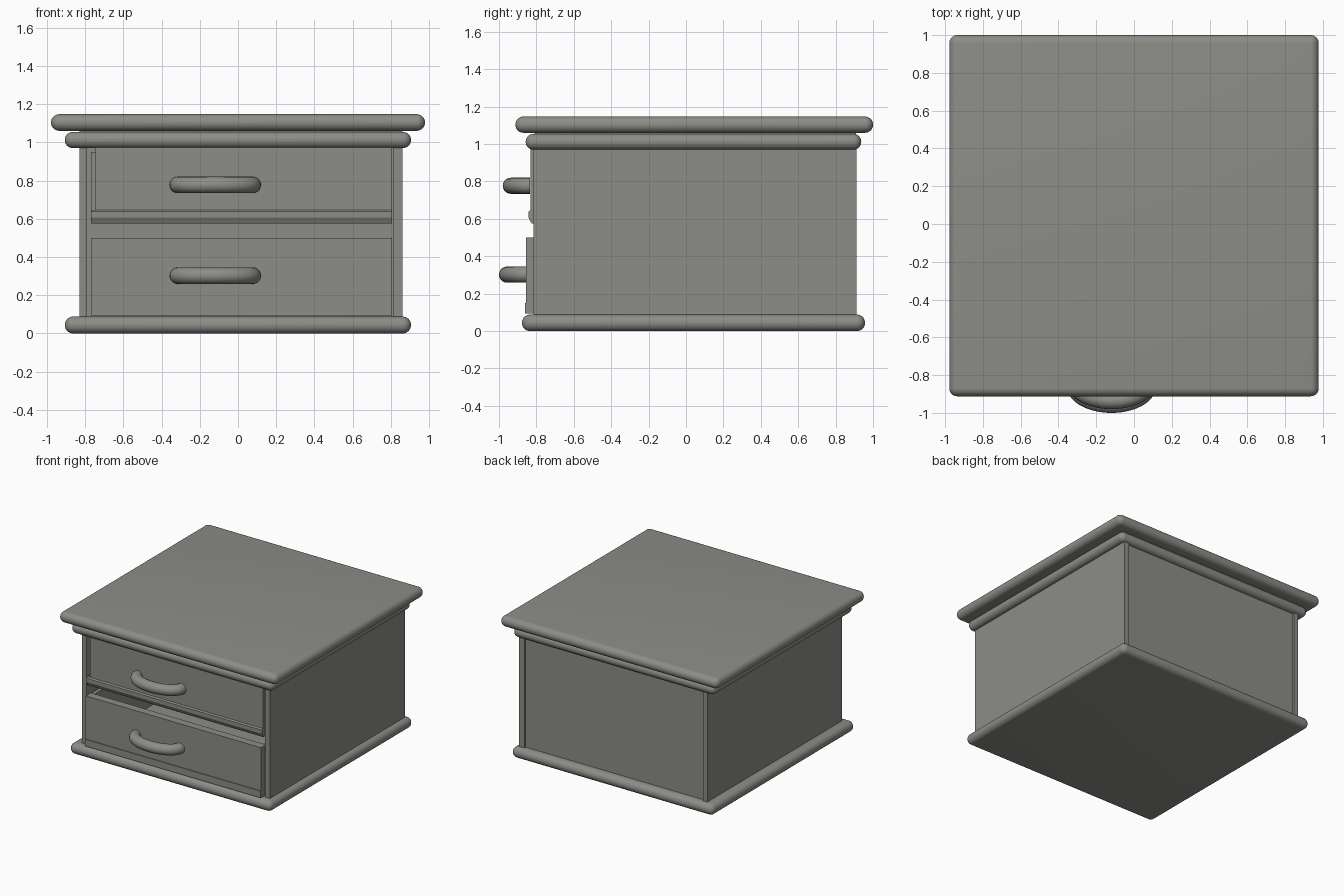
import bpy, bmesh, math
from mathutils import Vector

if "Cube" in bpy.data.objects:
    bpy.data.objects.remove(bpy.data.objects["Cube"])

grey = bpy.data.materials.new("warm grey")
grey.diffuse_color = (0.265, 0.265, 0.245, 1)
grey.use_nodes = True
grey.node_tree.nodes["Principled BSDF"].inputs["Base Color"].default_value = grey.diffuse_color


def finish(name, bm):
    bmesh.ops.recalc_face_normals(bm, faces=bm.faces)
    me = bpy.data.meshes.new(name)
    bm.to_mesh(me)
    bm.free()
    me.materials.append(grey)
    ob = bpy.data.objects.new(name, me)
    bpy.context.collection.objects.link(ob)
    return ob


def smooth(ob, angle=40):
    bpy.ops.object.select_all(action='DESELECT')
    ob.select_set(True)
    bpy.context.view_layer.objects.active = ob
    bpy.ops.object.shade_smooth_by_angle(angle=math.radians(angle))


def box(name, x0, x1, y0, y1, z0, z1, bevel=0):
    bm = bmesh.new()
    bmesh.ops.create_cube(bm, size=1)
    for v in bm.verts:
        v.co = Vector((x1 if v.co.x > 0 else x0,
                       y1 if v.co.y > 0 else y0,
                       z1 if v.co.z > 0 else z0))
    if bevel:
        bmesh.ops.bevel(bm, geom=bm.edges[:], offset=bevel, segments=8,
                        profile=0.5, affect='EDGES')
    ob = finish(name, bm)
    if bevel:
        smooth(ob)
    return ob


def extrude_x(name, profile, x0, x1):
    bm = bmesh.new()
    f = bm.faces.new([bm.verts.new((x0, y, z)) for y, z in profile])
    r = bmesh.ops.extrude_face_region(bm, geom=[f])
    for v in r["geom"]:
        if isinstance(v, bmesh.types.BMVert):
            v.co.x = x1
    return finish(name, bm)


def handle(name, y_face, y_apex, z, cx=-0.119, half=0.196, r=0.043):
    # round tube swept along half an ellipse
    bm = bmesh.new()
    n, k, depth = 28, 20, y_face - y_apex
    rings = []
    for i in range(n + 1):
        a = math.pi * i / n
        c = Vector((cx - half * math.cos(a), y_face - depth * math.sin(a), z))
        t = Vector((half * math.sin(a), -depth * math.cos(a), 0)).normalized()
        side = Vector((-t.y, t.x, 0))
        rings.append([bm.verts.new(c + r * (math.cos(b) * side + math.sin(b) * Vector((0, 0, 1))))
                      for b in (2 * math.pi * j / k for j in range(k))])
    for p, q in zip(rings, rings[1:]):
        for j in range(k):
            bm.faces.new((p[j], p[(j + 1) % k], q[(j + 1) % k], q[j]))
    bm.faces.new(rings[0])
    bm.faces.new(rings[-1])
    smooth(finish(name, bm))


# Rounded slabs
box("top_slab", -0.978, 0.978, -0.912, 1.0, 1.06, 1.147, 0.043)
box("under_top_moulding", -0.906, 0.905, -0.857, 0.937, 0.97, 1.054, 0.041)
box("base_slab", -0.906, 0.905, -0.877, 0.957, 0.0, 0.088, 0.043)
box("top_spacer", -0.83, 0.86, -0.81, 0.91, 1.03, 1.08)

# Cabinet carcass
box("left_wall", -0.83, -0.79, -0.815, 0.912, 0.07, 0.99)
box("right_wall", 0.812, 0.86, -0.815, 0.912, 0.07, 0.99)
box("back_panel", -0.80, 0.83, 0.86, 0.895, 0.07, 0.99)


def drawer(name, x0, x1, y, z0, z1, depth=1.6):
    # open tray behind a drawer front
    t = 0.03
    box(name + "_floor", x0, x1, y, y + depth, z0, z0 + t)
    box(name + "_left", x0, x0 + t, y, y + depth, z0, z1)
    box(name + "_right", x1 - t, x1, y, y + depth, z0, z1)
    box(name + "_back", x0, x1, y + depth - t, y + depth, z0, z1)


# Lower drawer
box("lower_drawer_front", -0.77, 0.805, -0.855, -0.79, 0.095, 0.50)
box("lower_drawer_foot_strip", -0.77, 0.805, -0.861, -0.85, 0.095, 0.15)
drawer("lower_drawer", -0.768, 0.803, -0.80, 0.095, 0.495)

# Upper drawer with a lip along its lower edge
box("upper_drawer_front", -0.745, 0.805, -0.832, -0.77, 0.62, 0.98)
extrude_x("upper_drawer_lip", [(-0.77, 0.575), (-0.825, 0.575), (-0.842, 0.607),
                               (-0.842, 0.638), (-0.832, 0.647), (-0.77, 0.647)], -0.77, 0.805)
drawer("upper_drawer", -0.768, 0.803, -0.78, 0.575, 0.95)

# Handles
handle("upper_handle", -0.835, -0.937, 0.777)
handle("lower_handle", -0.852, -0.957, 0.302)
